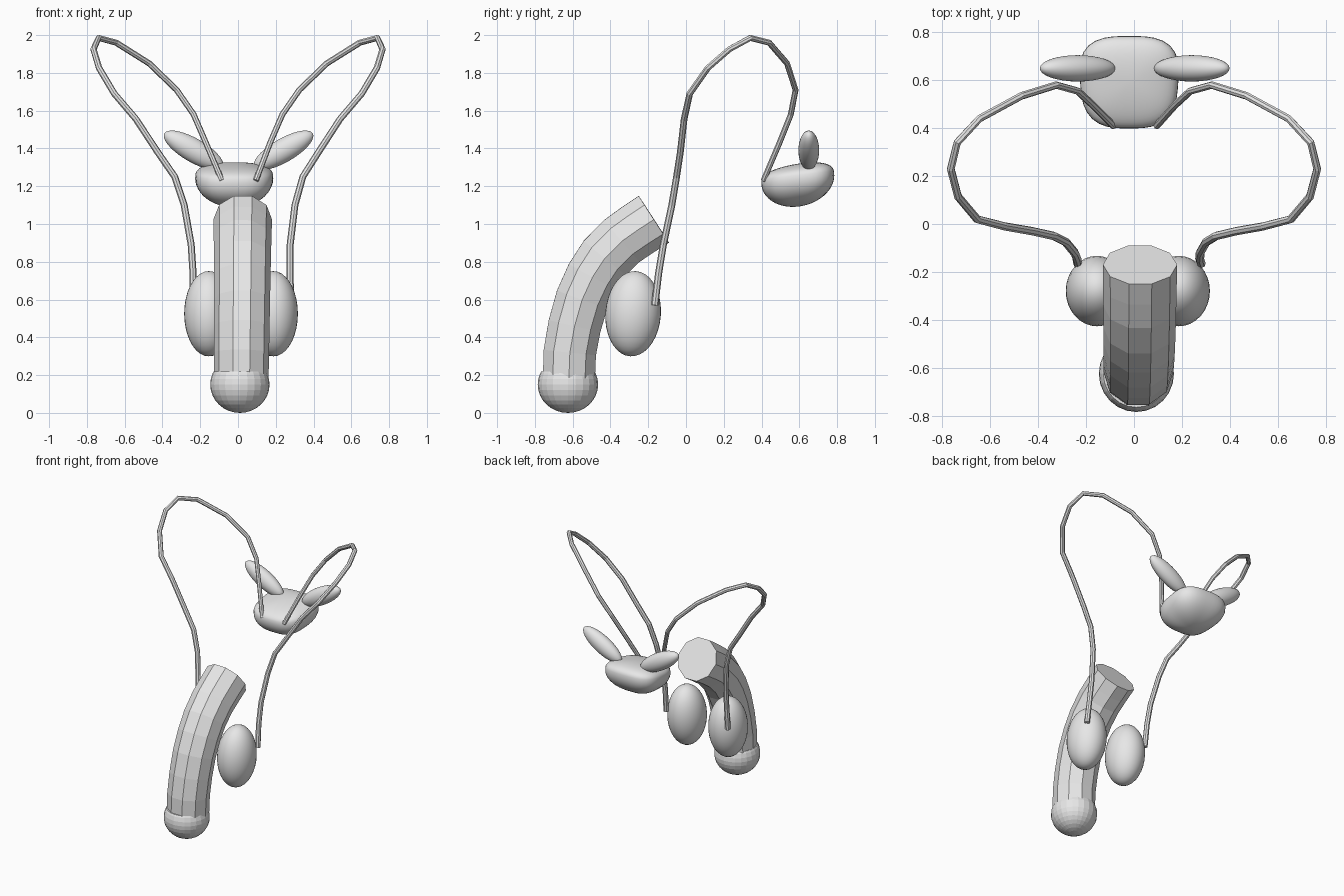
import bpy, bmesh, math
from mathutils import Vector, Matrix

cube = bpy.data.objects.get("Cube")
if cube:
    bpy.data.objects.remove(cube, do_unlink=True)

grey = bpy.data.materials.new("plain_grey")
grey.use_nodes = True
COLOUR = (0.8, 0.8, 0.8, 1)
grey.diffuse_color = COLOUR
grey.node_tree.nodes["Principled BSDF"].inputs["Base Color"].default_value = COLOUR


def finish(name, bm, smooth):
    """Turn a bmesh into a coloured object."""
    bmesh.ops.recalc_face_normals(bm, faces=bm.faces)
    for face in bm.faces:
        face.smooth = smooth
    mesh = bpy.data.meshes.new(name)
    bm.to_mesh(mesh)
    bm.free()
    mesh.materials.append(grey)
    obj = bpy.data.objects.new(name, mesh)
    bpy.context.collection.objects.link(obj)
    return obj


def sphere(segments, rings):
    bm = bmesh.new()
    bmesh.ops.create_uvsphere(bm, u_segments=segments, v_segments=rings, radius=1)
    return bm


def ellipsoid(name, centre, radii, axis="X", tilt=0):
    bm = sphere(32, 18)
    bm.transform(Matrix.Translation(centre) @ Matrix.Rotation(math.radians(tilt), 4, axis)
                 @ Matrix.Diagonal((*radii, 1)))
    return finish(name, bm, True)


def tube(name, path, start_radius, end_radius, sides):
    """Sweep a regular polygon along a path, with capped ends."""
    bm = bmesh.new()
    path = [Vector(p) for p in path]
    last = len(path) - 1
    side = Vector((1, 0, 0))
    rings = []
    for i, point in enumerate(path):
        tangent = (path[min(i + 1, last)] - path[max(i - 1, 0)]).normalized()
        side = (side - tangent * side.dot(tangent)).normalized()
        up = tangent.cross(side)
        radius = start_radius + (end_radius - start_radius) * i / last
        ring = []
        for k in range(sides):
            a = math.tau * k / sides
            ring.append(bm.verts.new(point + radius * (side * math.cos(a) + up * math.sin(a))))
        rings.append(ring)
    for low, high in zip(rings, rings[1:]):
        for k in range(sides):
            n = (k + 1) % sides
            bm.faces.new((low[k], low[n], high[n], high[k]))
    bm.faces.new(rings[0])
    bm.faces.new(rings[-1])
    return finish(name, bm, False)


# Faceted curved shaft, standing on its rounded end
shaft_path = [(-.62, .18), (-.615, .32), (-.59, .46), (-.55, .6), (-.495, .72),
              (-.43, .82), (-.34, .91), (-.255, .97), (-.17, 1.025)]
tube("curved_shaft", [(.015 + .01 * z, y, z) for y, z in shaft_path], .145, .155, 10)

# Faceted rounded end with a flat top
bm = sphere(24, 16)
bm.transform(Matrix.Translation((.01, -.625, .15)) @ Matrix.Diagonal((.157, .16, .15, 1)))
cut = bmesh.ops.bisect_plane(bm, geom=bm.verts[:] + bm.edges[:] + bm.faces[:],
                             plane_co=(0, 0, .22), plane_no=(0, 0, 1), clear_outer=True)
bmesh.ops.holes_fill(bm, edges=[e for e in bm.edges if e.is_boundary], sides=0)
finish("rounded_end", bm, False)

# Long thin ducts, looping from the side glands up and back to the centre gland
duct_path = [(-.235, -.165, .57), (-.238, -.145, .74), (-.248, -.12, .89), (-.285, -.075, 1.1),
             (-.335, -.05, 1.25), (-.425, -.03, 1.38), (-.54, -.01, 1.555), (-.655, .02, 1.69),
             (-.735, .115, 1.825), (-.765, .23, 1.925), (-.738, .34, 1.985), (-.645, .44, 1.96),
             (-.47, .535, 1.85), (-.325, .58, 1.71), (-.235, .555, 1.58), (-.17, .495, 1.43),
             (-.085, .41, 1.23)]

for label, s in (("right", -1), ("left", 1)):
    def place(x, z):
        """Mirror x, with the lower parts set slightly to the left."""
        shift = max(0, 1.4 - z) * .055 if s > 0 else 0
        return -s * x + shift

    tube(label + "_duct", [(place(x, z), y, z) for x, y, z in duct_path], .019, .015, 8)
    ellipsoid(label + "_oval_gland", (.016 + s * .171, -.28, .525), (.13, .147, .226), "X", -4)
    ellipsoid(label + "_upper_lobe", (.003 + s * .238, .65, 1.39), (.179, .055, .063), "Y", -s * 30)

# Centre gland: rounded square from above, flat rising top and bowl-like underside
bm = sphere(40, 24)
for v in bm.verts:
    u, d, w = v.co
    flat = math.hypot(u, d)
    if flat > 1e-5:
        square = flat / (abs(u) ** 3 + abs(d) ** 3) ** (1 / 3)
        u, d = u * square, d * square
    height = (.082 + .01 * d) * w ** .65 if w > 0 else .145 * w
    v.co = (-.02 + .205 * u * (1 + .06 * d), .592 + .193 * d, 1.237 + .02 * d + height)
finish("centre_gland", bm, True)
